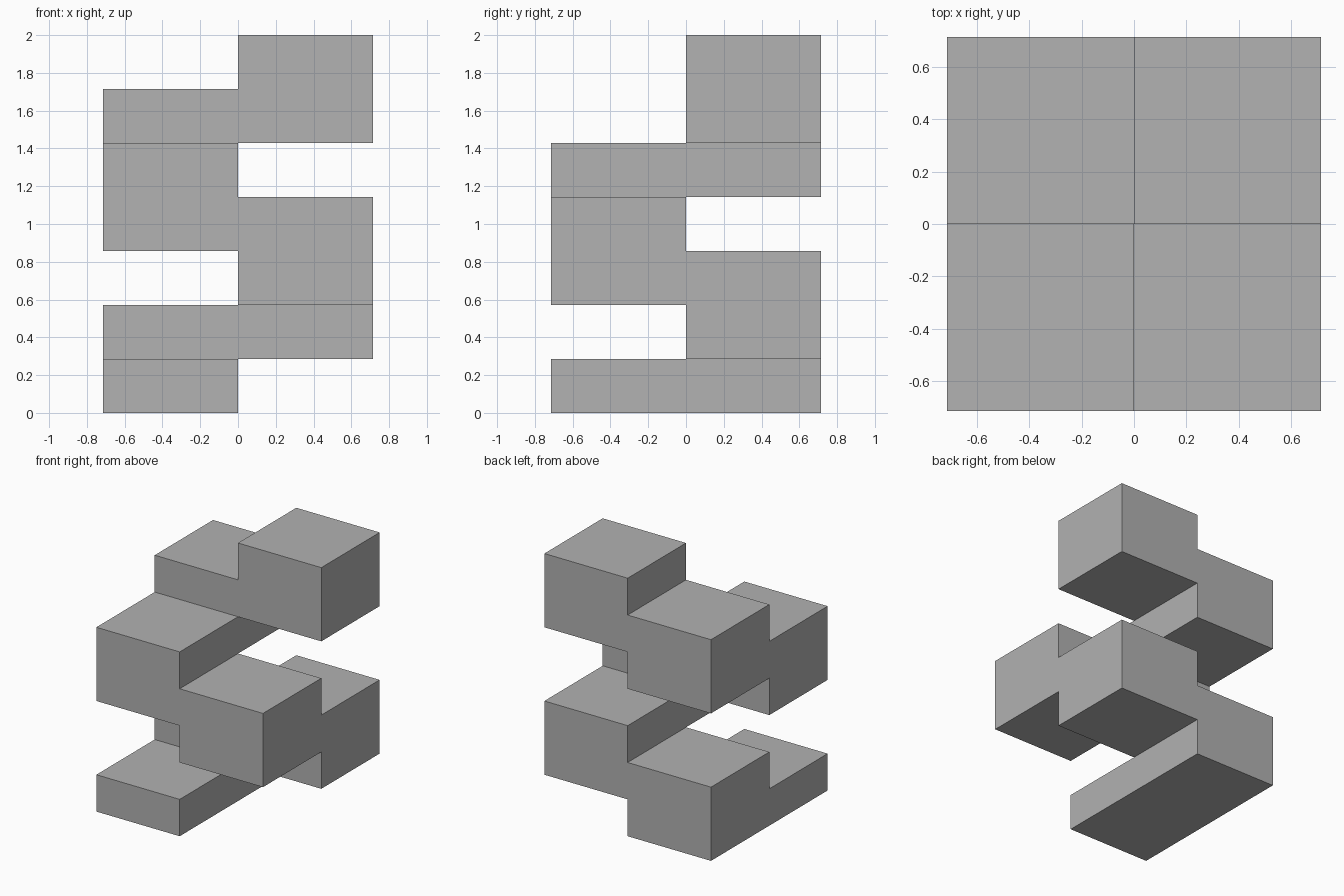
import bpy
import bmesh

UNIT = 2 / 7            # height of one level
HALF = 2.5 * UNIT       # footprint of one quarter
LEVELS = 7

old = bpy.data.objects.get("Cube")
if old:
    bpy.data.objects.remove(old, do_unlink=True)

grey = bpy.data.materials.new("plain grey")
grey.use_nodes = True
colour = (0.445, 0.445, 0.445, 1)
grey.diffuse_color = colour
grey.node_tree.nodes["Principled BSDF"].inputs["Base Color"].default_value = colour

# Quarters in climbing order: front right, back right, back left, front left
QUARTERS = [(-1, -1), (-1, 0), (0, 0), (0, -1)]

# Each level fills two neighbouring quarters, turning a quarter per level
cells = set()
for level in range(LEVELS):
    for step in (level, level + 1):
        if step < LEVELS:
            cells.add((*QUARTERS[step % 4], level))


def add_outer_faces(bm, cell):
    """Add the sides of one cell that do not touch another cell."""
    for axis in range(3):
        u, v = (axis + 1) % 3, (axis + 2) % 3
        for side in (0, 1):
            neighbour = list(cell)
            neighbour[axis] += 2 * side - 1
            if tuple(neighbour) in cells:
                continue
            corners = []
            for du, dv in ((0, 0), (1, 0), (1, 1), (0, 1)):
                p = list(cell)
                p[axis] += side
                p[u] += du
                p[v] += dv
                corners.append(bm.verts.new((p[0] * HALF, p[1] * HALF, p[2] * UNIT)))
            bm.faces.new(corners if side else corners[::-1])


# Join the cells into one solid spiral with clean flat sides
bm = bmesh.new()
for cell in sorted(cells):
    add_outer_faces(bm, cell)
bmesh.ops.remove_doubles(bm, verts=bm.verts[:], dist=0.001)
bmesh.ops.dissolve_limit(bm, angle_limit=0.01, verts=bm.verts[:], edges=bm.edges[:])

mesh = bpy.data.meshes.new("spiral_steps")
bm.to_mesh(mesh)
bm.free()
mesh.materials.append(grey)
bpy.context.collection.objects.link(bpy.data.objects.new("spiral_steps", mesh))
